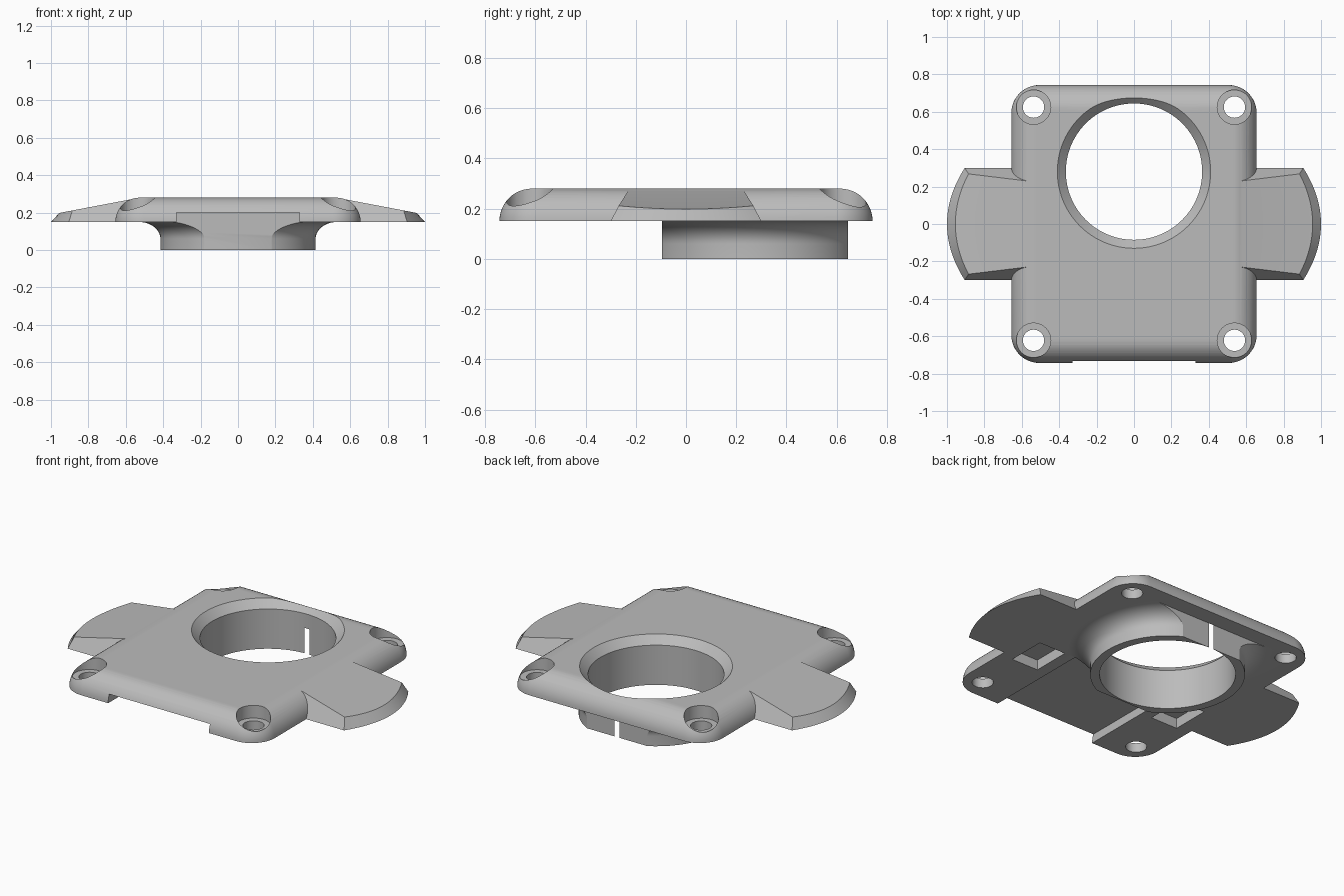
import bpy, bmesh
from math import sin, cos, pi, radians

if "Cube" in bpy.data.objects:
    bpy.data.objects.remove(bpy.data.objects["Cube"])

BASE, TOP = 0.15, 0.28          # underside and top of the plate
HALF_X, HALF_Y = 0.656, 0.743
HOLE_Y = 0.28                   # centre of the large opening
SEG = 96

grey = bpy.data.materials.new("light grey")
grey.use_nodes = True
grey.diffuse_color = (0.5, 0.5, 0.5, 1)
grey.node_tree.nodes["Principled BSDF"].inputs["Base Color"].default_value = (0.5, 0.5, 0.5, 1)


def loft(name, rings):
    """Closed solid through a list of equal point loops."""
    bm = bmesh.new()
    loops = [[bm.verts.new(p) for p in ring] for ring in rings]
    n = len(loops[0])
    for a, b in zip(loops, loops[1:]):
        for i in range(n):
            j = (i + 1) % n
            bm.faces.new((a[i], a[j], b[j], b[i]))
    bm.faces.new(loops[0][::-1])
    bm.faces.new(loops[-1])
    bmesh.ops.recalc_face_normals(bm, faces=bm.faces)
    mesh = bpy.data.meshes.new(name)
    bm.to_mesh(mesh)
    bm.free()
    mesh.materials.append(grey)
    obj = bpy.data.objects.new(name, mesh)
    bpy.context.collection.objects.link(obj)
    return obj


def lathe(name, profile, x, y, seg=SEG):
    return loft(name, [[(x + r * cos(2 * pi * i / seg), y + r * sin(2 * pi * i / seg), z)
                        for i in range(seg)] for r, z in profile])


def box(name, x0, x1, y0, y1, z0, z1):
    return loft(name, [[(x0, y0, z), (x1, y0, z), (x1, y1, z), (x0, y1, z)] for z in (z0, z1)])


def combine(target, tool, operation):
    mod = target.modifiers.new(operation, "BOOLEAN")
    mod.operation, mod.solver, mod.object = operation, "EXACT", tool
    bpy.context.view_layer.objects.active = target
    bpy.ops.object.modifier_apply(modifier=mod.name)
    bpy.data.objects.remove(tool)


# Plate: rounded rectangle with a quarter-round top edge
def plate_ring(inset, z, corner=0.15, steps=12):
    r = corner - inset
    pts = []
    for k, (sx, sy) in enumerate([(1, 1), (-1, 1), (-1, -1), (1, -1)]):
        for i in range(steps + 1):
            a = (k + i / steps) * pi / 2
            pts.append((sx * (HALF_X - corner) + r * cos(a),
                        sy * (HALF_Y - corner) + r * sin(a), z))
    return pts


fillet = TOP - BASE
plate = loft("mounting_plate", [plate_ring(fillet * (1 - cos(a)), BASE + fillet * sin(a))
                                for a in [i / 12 * pi / 2 for i in range(13)]])

# Side wings: sloping top, leaning flanks, curved bevelled tip
for side in (1, -1):
    sections = []
    for i in range(25):
        t = i / 12 - 1
        bulge = 1 - t * t
        tip = 0.885 + 0.07 * bulge
        sections.append([(side * 0.53, 0.3 * t, BASE),
                         (side * (0.905 + 0.095 * bulge), 0.3 * t, BASE),
                         (side * tip, 0.268 * t, 0.279 - 0.19 * (tip - 0.53)),
                         (side * 0.53, 0.225 * t, 0.279)])
    combine(plate, loft("wing", sections), "UNION")

# Underside channel and the two small pockets
combine(plate, box("channel", -0.33, 0.33, -1, -0.095, 0, 0.2), "DIFFERENCE")
for side in (1, -1):
    x0, x1 = sorted((side * 0.4, side * 0.575))
    combine(plate, box("pocket", x0, x1, -0.33, -0.1, 0, 0.21), "DIFFERENCE")

# Collar below the plate: flared, with flat front and back
flare = [(0.415 + 0.115 * (1 - cos(a)), 0.06 + 0.09 * sin(a))
         for a in [i / 12 * pi / 2 for i in range(13)]]
collar = lathe("collar", [(0.415, 0)] + flare + [(0.53, 0.24)], 0, HOLE_Y)
combine(collar, box("flats", -1, 1, -0.095, 0.645, -1, 1), "INTERSECT")
combine(plate, collar, "UNION")

# Large chamfered opening and the narrow slit at the back of the collar
combine(plate, lathe("opening", [(0.3645, -0.1), (0.3645, 0.235), (0.41, TOP), (0.45, TOP + 0.04)],
                     0, HOLE_Y), "DIFFERENCE")
combine(plate, box("slit", -0.017, 0.017, 0.6, 0.7, -0.1, BASE), "DIFFERENCE")

# Counterbored screw holes in the corners
for x in (-0.537, 0.537):
    for y in (-0.622, 0.625):
        combine(plate, lathe("screw_hole", [(0.057, 0), (0.057, 0.205), (0.092, 0.205), (0.092, 0.4)],
                             x, y, 48), "DIFFERENCE")

bpy.ops.object.select_all(action="DESELECT")
plate.select_set(True)
bpy.context.view_layer.objects.active = plate
bpy.ops.object.shade_smooth_by_angle(angle=radians(25))
